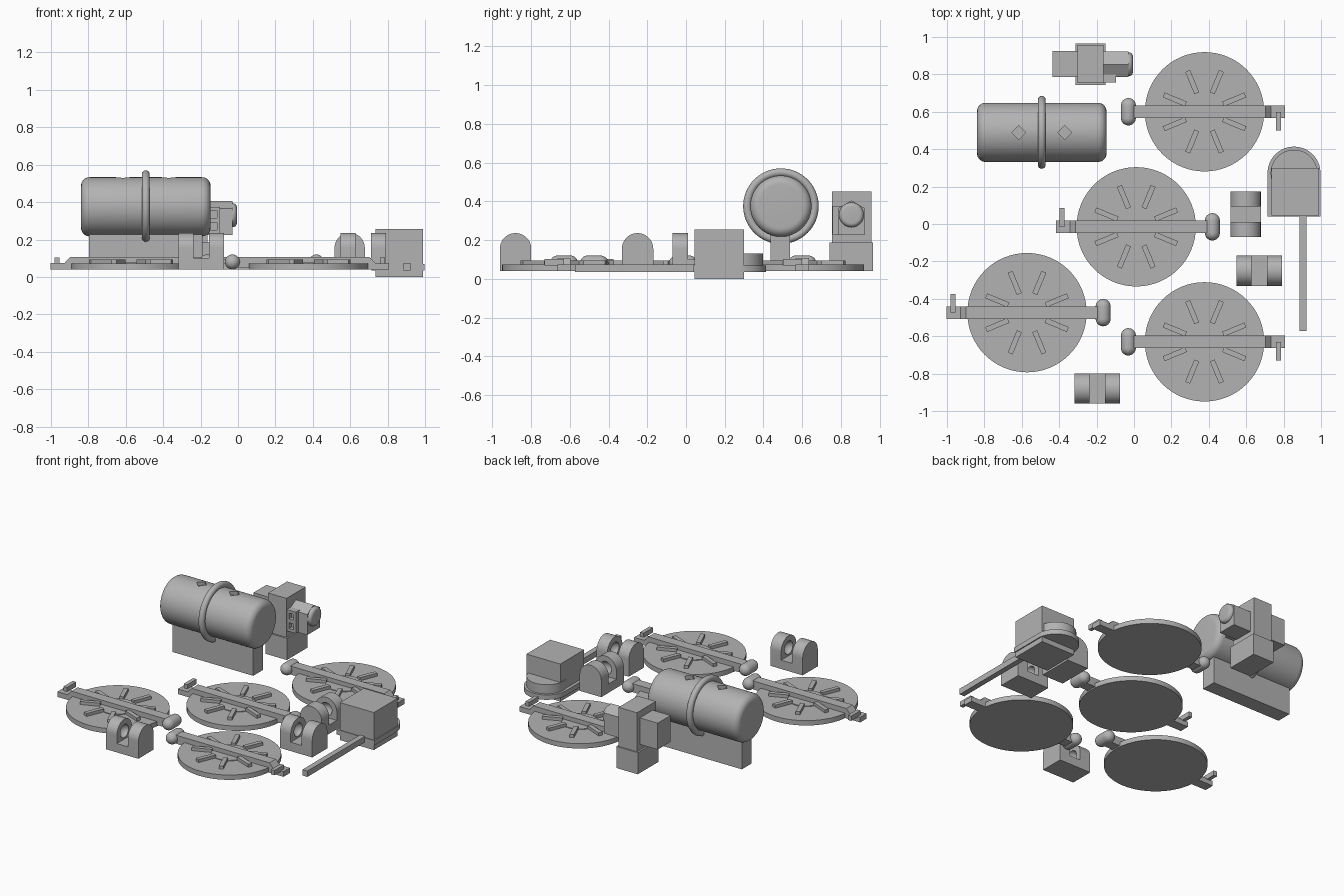
import bpy, bmesh, math
from mathutils import Matrix, Vector

if "Cube" in bpy.data.objects:
    bpy.data.objects.remove(bpy.data.objects["Cube"])

grey = bpy.data.materials.new("plain_grey")
grey.diffuse_color = (0.45, 0.45, 0.45, 1)
grey.use_nodes = True
grey.node_tree.nodes["Principled BSDF"].inputs["Base Color"].default_value = grey.diffuse_color


def finish(name, bm, smooth=False):
    bmesh.ops.recalc_face_normals(bm, faces=bm.faces)
    me = bpy.data.meshes.new(name)
    bm.to_mesh(me)
    bm.free()
    me.materials.append(grey)
    ob = bpy.data.objects.new(name, me)
    bpy.context.collection.objects.link(ob)
    if smooth:
        shade(ob)
    return ob


def shade(ob):
    bpy.ops.object.select_all(action='DESELECT')
    ob.select_set(True)
    bpy.context.view_layer.objects.active = ob
    bpy.ops.object.shade_smooth_by_angle(angle=math.radians(35))


def box(name, x0, x1, y0, y1, z0, z1):
    bm = bmesh.new()
    c = Vector(((x0 + x1) / 2, (y0 + y1) / 2, (z0 + z1) / 2))
    bmesh.ops.create_cube(bm, size=1, matrix=Matrix.Translation(c)
                          @ Matrix.Diagonal((x1 - x0, y1 - y0, z1 - z0, 1)))
    return finish(name, bm)


def prism(name, pts, vec, smooth=False):
    """Extrude a closed outline of 3D points along vec."""
    bm = bmesh.new()
    f = bm.faces.new([bm.verts.new(p) for p in pts])
    r = bmesh.ops.extrude_face_region(bm, geom=[f])
    bmesh.ops.translate(bm, vec=vec, verts=[v for v in r["geom"] if isinstance(v, bmesh.types.BMVert)])
    return finish(name, bm, smooth)


def lathe(name, profile, centre, axis, steps=48):
    """Spin (radius, height) points about the given axis."""
    bm = bmesh.new()
    vs = [bm.verts.new((r, 0, h)) for r, h in profile]
    es = [bm.edges.new(p) for p in zip(vs, vs[1:])]
    bmesh.ops.spin(bm, geom=vs + es, axis=(0, 0, 1), cent=(0, 0, 0), steps=steps, angle=2 * math.pi)
    bmesh.ops.remove_doubles(bm, verts=bm.verts, dist=1e-5)
    rot = Vector((0, 0, 1)).rotation_difference(Vector(axis)).to_matrix().to_4x4()
    bm.transform(Matrix.Translation(centre) @ rot)
    return finish(name, bm, True)


def arc(r, a0, a1, n, cu=0, cv=0):
    return [(cu + r * math.cos(math.radians(a0 + (a1 - a0) * i / n)),
             cv + r * math.sin(math.radians(a0 + (a1 - a0) * i / n))) for i in range(n + 1)]


def capsule(name, r, half, centre, axis):
    s = half - r
    return lathe(name, arc(r, -90, 0, 8, 0, -s) + arc(r, 0, 90, 8, 0, s), centre, axis, 24)


def cut(ob, cutters):
    for c in cutters:
        m = ob.modifiers.new("cut", 'BOOLEAN')
        m.operation, m.solver, m.object = 'DIFFERENCE', 'EXACT', c
        bpy.ops.object.select_all(action='DESELECT')
        bpy.context.view_layer.objects.active = ob
        ob.select_set(True)
        bpy.ops.object.modifier_apply(modifier=m.name)
        bpy.data.objects.remove(c)
    shade(ob)


def place(parts, x, y, angle):
    m = Matrix.Translation((x, y, 0)) @ Matrix.Rotation(math.radians(angle), 4, 'Z')
    for p in parts:
        p.data.transform(m)


# Round lids with strap, hinge pin, hooked latch and spokes
def lid(x, y, angle):
    parts = [lathe("lid_disc", [(0, .04), (.319, .04), (.319, .073), (0, .073)], (0, 0, 0), (0, 0, 1), 64),
             lathe("lid_hub", [(0, .07), (.115, .07), (.115, .078), (0, .078)], (0, 0, 0), (0, 0, 1), 32),
             capsule("hinge_pin", .04, .073, (-.407, 0, .08), (0, 1, 0))]
    side = [(-.39, .05), (.0, .04), (.43, .04), (.43, .075), (.355, .075), (.325, .107), (-.39, .107)]
    parts.append(prism("lid_strap", [(u, -.034, w) for u, w in side], (0, .068, 0)))
    parts.append(box("latch_hook", .383, .409, -.10, .0, .07, .103))
    for i in range(8):
        rib = box("lid_spoke", .108, .236, -.014, .014, .07, .094)
        rib.data.transform(Matrix.Rotation(math.radians(22.5 + 45 * i), 4, 'Z'))
        parts.append(rib)
    place(parts, x, y, angle)


for spec in [(.377, .60, 0), (.377, -.63, 0), (.012, -.015, 180), (-.572, -.474, 180)]:
    lid(*spec)


# Arched hinge brackets with a slot and pin sockets
def bracket(x, y, angle):
    side = [(-.081, .04), (.081, .04)] + arc(.081, 0, 180, 24, 0, .155)
    ob = prism("hinge_bracket", [(-.121, u, w) for u, w in side], (.242, 0, 0))
    cut(ob, [box("slot_cutter", -.041, .041, -.2, .2, .1, .4),
             capsule("socket_cutter", .045, .08, (0, 0, .155), (1, 0, 0))])
    place([ob], x, y, angle)


for spec in [(-.197, -.88, 0), (.669, -.25, 0), (.597, .052, 90)]:
    bracket(*spec)

# Tank with rounded ends, diamond recesses, middle hoop and stand
TC = (-.493, .49, .375)
tank = lathe("tank", [(0, -.346)] + arc(.045, -90, 0, 8, .113, -.301)
             + arc(.045, 0, 90, 8, .113, .301) + [(0, .346)], TC, (1, 0, 0), 64)
diamonds = []
for dx in (-.123, .123):
    c = box("diamond_cutter", -.0265, .0265, -.0265, .0265, .508, .7)
    place([c], TC[0] + dx, TC[1], 45)
    diamonds.append(c)
cut(tank, diamonds)
lathe("tank_hoop", arc(.021, 0, 360, 16, .174, 0), TC, (1, 0, 0), 64)
box("tank_stand", -.797, -.19, .435, .538, .04, .26)

# Valve block: base, column, side box, gabled spout with round nose
box("valve_base", -.313, -.152, .742, .965, .04, .187)
box("valve_column", -.301, -.163, .753, .957, .187, .452)
box("valve_side_box", -.435, -.301, .787, .925, .225, .405)
gable = [(.787, .225), (.921, .225), (.921, .365), (.854, .405), (.787, .365)]
prism("valve_spout", [(-.163, u, w) for u, w in gable], (.133, 0, 0))
lathe("spout_nose", [(.064, -.01), (.064, 0)] + arc(.022, 0, 90, 6, .042, 0) + [(0, .022)],
      (-.028, .854, .33), (1, 0, 0), 32)
plate = box("valve_front_plate", -.165, -.095, .757, .80, .23, .375)
cut(plate, [box("window_cutter", -.147, -.112, .7, .785, z, z + .04) for z in (.25, .315)])

# Lever unit: housing, round-backed plate, pivot drum and long arm
box("lever_housing", .735, .99, .045, .30, .065, .255)
box("lever_foot", .735, .99, .045, .30, 0, .04)
back = arc(.1415, 0, 180, 32, .8555, .272)
prism("lever_plate", [(u, w, .035) for u, w in [(.714, .04), (.997, .04)] + back], (0, 0, .033), True)
lathe("pivot_drum", [(0, .06), (.125, .06), (.125, .13), (0, .13)], (.8555, .272, 0), (0, 0, 1), 48)
box("lever_arm", .885, .922, -.572, .06, .035, .075)
